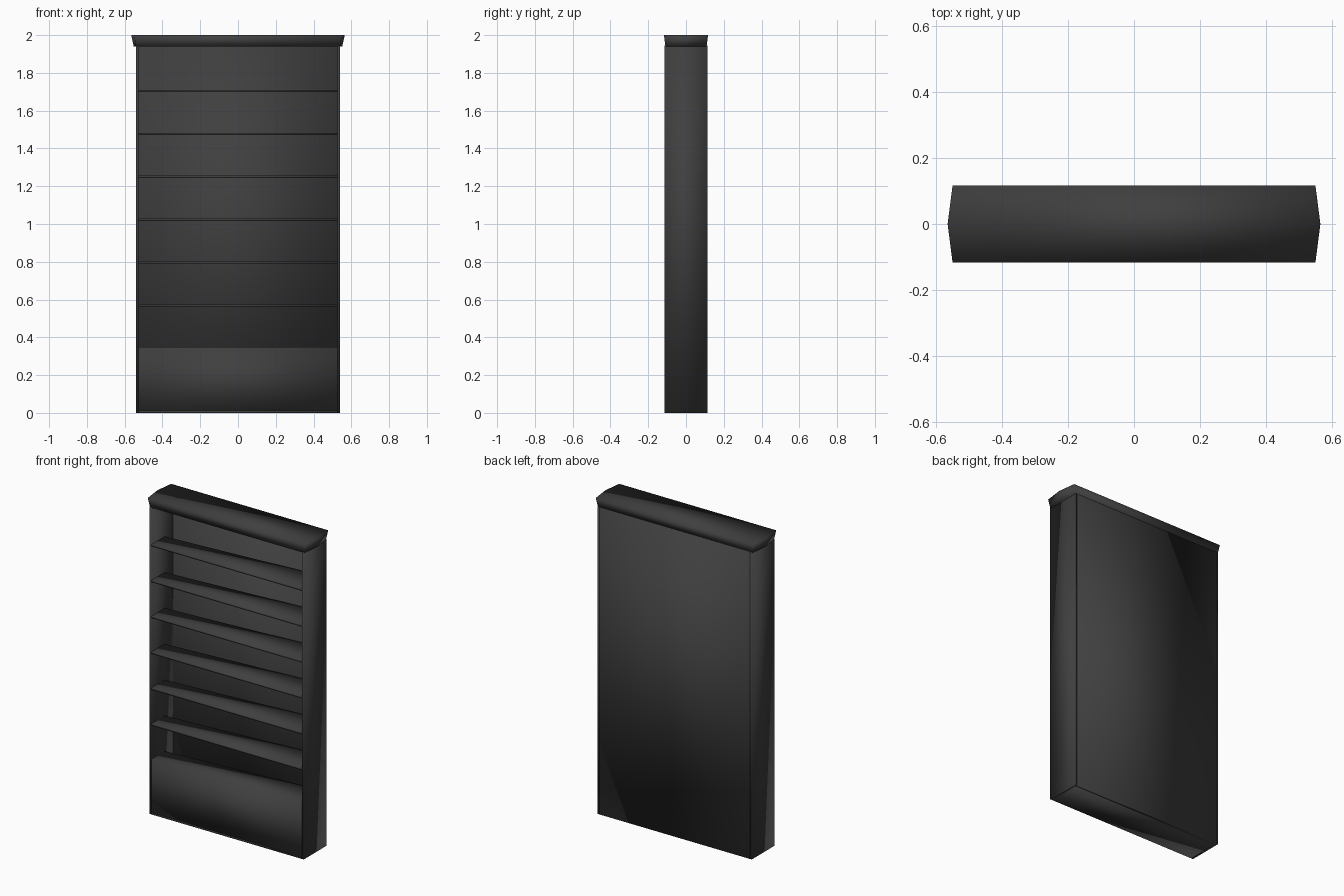
import bpy
import bmesh

cube = bpy.data.objects.get("Cube")
if cube:
    bpy.data.objects.remove(cube, do_unlink=True)

# Single dark finish
finish = bpy.data.materials.new("charcoal finish")
finish.use_nodes = True
color = (0.05, 0.05, 0.05, 1)
finish.diffuse_color = color
bsdf = finish.node_tree.nodes["Principled BSDF"]
bsdf.inputs["Base Color"].default_value = color


def loft(name, lower, upper, z0, z1):
    """Closed solid between two matching outlines, smooth across its edges."""
    bm = bmesh.new()
    low = [bm.verts.new((x, y, z0)) for x, y in lower]
    top = [bm.verts.new((x, y, z1)) for x, y in upper]
    bm.faces.new(low[::-1])
    bm.faces.new(top)
    n = len(low)
    for i in range(n):
        j = (i + 1) % n
        bm.faces.new((low[i], low[j], top[j], top[i]))
    bmesh.ops.recalc_face_normals(bm, faces=bm.faces[:])
    for face in bm.faces:
        face.smooth = True
    mesh = bpy.data.meshes.new(name)
    bm.to_mesh(mesh)
    bm.free()
    mesh.materials.append(finish)
    obj = bpy.data.objects.new(name, mesh)
    bpy.context.collection.objects.link(obj)
    return obj


def box(name, x0, x1, y0, y1, z0, z1):
    outline = [(x0, y0), (x1, y0), (x1, y1), (x0, y1)]
    return loft(name, outline, outline, z0, z1)


WIDE, INNER, DEEP, BACK, HIGH = 0.54, 0.527, 0.113, 0.1, 1.945

# Carcass: two sides, back panel and floor
for side, s in (("left", 1), ("right", -1)):
    a, b = sorted((s * INNER, s * WIDE))
    box(side + "_side_panel", a, b, -DEEP, DEEP, 0, HIGH)
box("back_panel", -INNER, INNER, BACK, DEEP, 0, HIGH)
box("floor_panel", -INNER, INNER, -DEEP, BACK, 0, 0.012)

# Shelves and plinth, with a rear edge that runs deeper on the left
shelf = [(-INNER, -DEEP), (INNER, -DEEP), (INNER, BACK), (-INNER, 0.02)]
loft("plinth", shelf, shelf, 0.005, 0.35)
for i in range(6):
    z = 0.575 + i * 0.227
    loft("shelf_%d" % (i + 1), shelf, shelf, z - 0.012, z)


# Crown with pointed ends, flaring upward
def crown_outline(end, tip, depth):
    return [(-end, -depth), (end, -depth), (tip, 0),
            (end, depth), (-end, depth), (-tip, 0)]


loft("crown", crown_outline(0.54, 0.552, 0.109),
     crown_outline(0.55, 0.565, 0.117), 1.94, 2.0)
